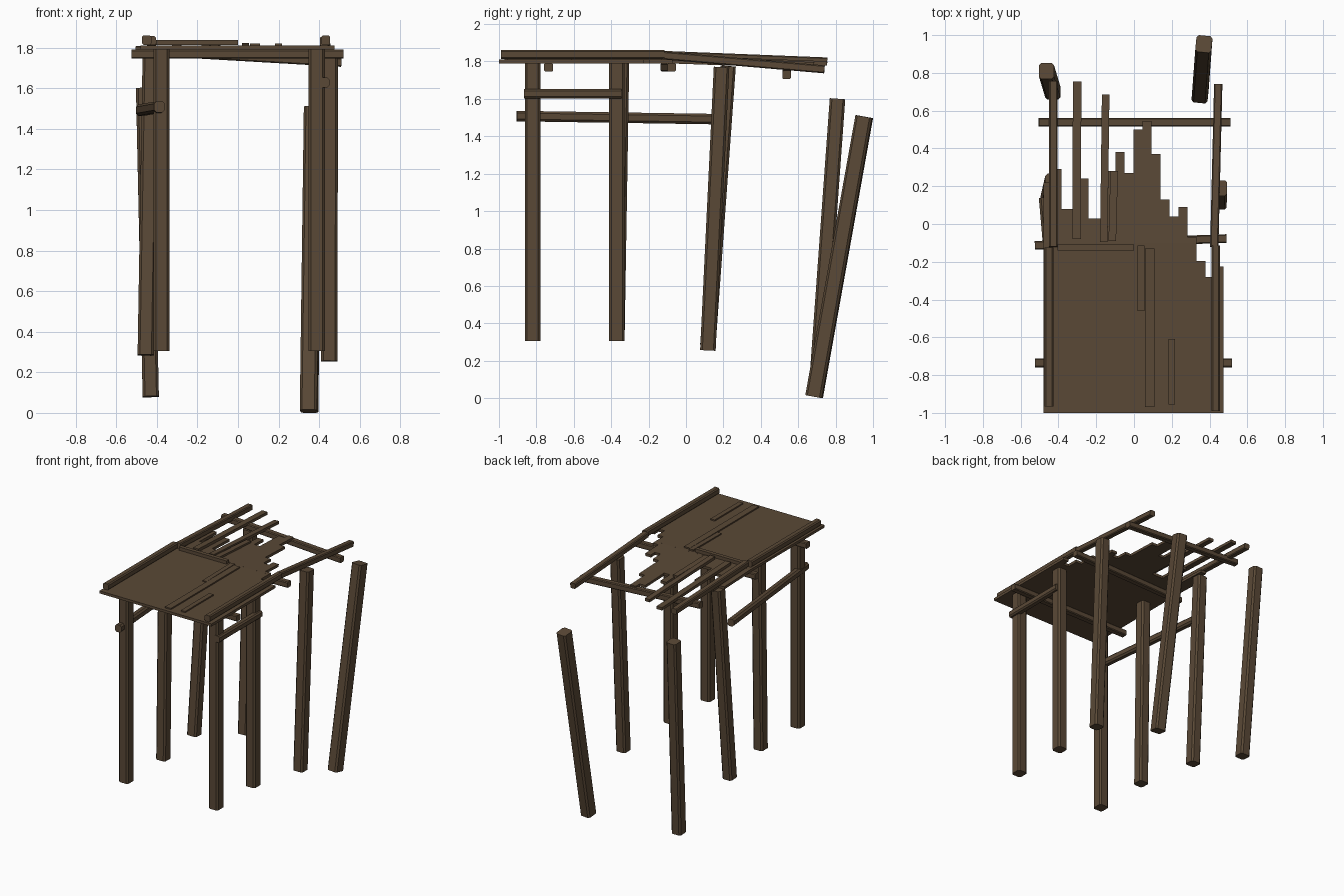
import bpy, bmesh
from mathutils import Vector

wood = bpy.data.materials.new("weathered_brown_wood")
wood.diffuse_color = (0.102, 0.066, 0.037, 1)


def add_bar(bm, a, b, w, t, bevel=0.0, roll=None):
    """Squared timber from a to b; w lies across (x, or y for x-running bars)."""
    a, b = Vector(a), Vector(b)
    d = (b - a).normalized()
    ref = Vector(roll) if roll else Vector((0, 1, 0) if abs(d.x) > 0.9 else (1, 0, 0))
    s = (ref - d * ref.dot(d)).normalized()
    u = d.cross(s)
    part = bmesh.new()
    bmesh.ops.create_cube(part, size=1)
    if bevel:
        size = Vector((w, t, (b - a).length))
        for v in part.verts:
            v.co = Vector(v.co[i] * size[i] for i in range(3))
        long_edges = [e for e in part.edges
                      if abs(e.verts[0].co.z - e.verts[1].co.z) > size.z * 0.5]
        bmesh.ops.bevel(part, geom=long_edges, offset=bevel, segments=1,
                        affect='EDGES', profile=0.5)
        scale = Vector((1, 1, 1))
    else:
        scale = Vector((w, t, (b - a).length))
    mid = (a + b) / 2
    for v in part.verts:
        c = v.co
        v.co = mid + s * c.x * scale.x + u * c.y * scale.y + d * c.z * scale.z
    tmp = bpy.data.meshes.new("tmp")
    part.to_mesh(tmp)
    part.free()
    bm.from_mesh(tmp)
    bpy.data.meshes.remove(tmp)


def finish(name, bm):
    bmesh.ops.recalc_face_normals(bm, faces=bm.faces)
    me = bpy.data.meshes.new(name)
    bm.to_mesh(me)
    bm.free()
    me.materials.append(wood)
    ob = bpy.data.objects.new(name, me)
    bpy.context.collection.objects.link(ob)


def bar(name, *args, **kw):
    bm = bmesh.new()
    add_bar(bm, *args, **kw)
    finish(name, bm)


# Posts: upright at the front, leaning more towards the back
posts = {
    "front_post_left": ((-0.377, -0.82, 0.305), (-0.377, -0.82, 1.79)),
    "front_post_right": ((0.388, -0.82, 0.305), (0.388, -0.82, 1.79)),
    "second_post_left": ((-0.377, -0.37, 0.305), (-0.377, -0.345, 1.79)),
    "second_post_right": ((0.388, -0.37, 0.305), (0.388, -0.37, 1.79)),
    "third_post_left": ((-0.455, 0.117, 0.285), (-0.43, 0.225, 1.775)),
    "third_post_right": ((0.45, 0.117, 0.255), (0.453, 0.19, 1.77)),
    "loose_post_left": ((-0.43, 0.70, 0.08), (-0.463, 0.81, 1.60)),
}
for name, (a, b) in posts.items():
    bar(name, a, b, 0.08, 0.083, bevel=0.012)
bar("loose_post_right", (0.35, 0.685, 0.008), (0.37, 0.953, 1.505), 0.085, 0.09,
    bevel=0.012, roll=(1, -0.1, 0))

# Cross beams under the roof
bar("cross_beam_front", (-0.525, -0.735, 1.768), (0.52, -0.735, 1.768), 0.048, 0.045, bevel=0.006)
bar("cross_beam_middle", (-0.525, -0.113, 1.768), (0.49, -0.077, 1.768), 0.046, 0.045, bevel=0.006)
bar("cross_beam_back", (-0.505, 0.538, 1.787), (0.51, 0.538, 1.728), 0.046, 0.045, bevel=0.006)

# Side rails
bar("side_rail_right", (0.425, -0.865, 1.628), (0.425, -0.345, 1.628), 0.05, 0.05, bevel=0.01)
bar("side_rail_left", (-0.387, -0.905, 1.508), (-0.478, 0.14, 1.492), 0.052, 0.056, bevel=0.012)

# Long edge beams on top of the roof
bar("edge_beam_front_left", (-0.45, -0.965, 1.837), (-0.45, -0.125, 1.837), 0.047, 0.047, bevel=0.008)
bar("edge_beam_front_right", (0.432, -0.99, 1.837), (0.432, -0.115, 1.837), 0.045, 0.047, bevel=0.008)
bar("edge_beam_back_left", (-0.427, -0.12, 1.835), (-0.427, 0.755, 1.80), 0.044, 0.043, bevel=0.006)
bar("edge_beam_back_right", (0.425, -0.12, 1.832), (0.446, 0.74, 1.758), 0.044, 0.043, bevel=0.006)

# Roof boards, broken off at different lengths, folded down past the middle beam
ends = [0.22, 0.29, 0.08, 0.08, 0.24, 0.03, 0.03, 0.28, 0.38, 0.27,
        0.50, 0.545, 0.37, 0.13, 0.04, 0.09, -0.07, -0.195, -0.28, -0.225]
bm = bmesh.new()
step, fold = 0.955 / len(ends), -0.10
for i, end in enumerate(ends):
    x = -0.48 + (i + 0.5) * step
    add_bar(bm, (x, -1.0, 1.80), (x, min(end, fold), 1.80), step, 0.02)
    if end > fold:
        add_bar(bm, (x, fold, 1.80), (x, end, 1.80 - 0.035 * (end - fold)), step, 0.02)
finish("roof_boards", bm)

# Loose battens lying on the roof
battens = {
    "cross_batten": ((-0.405, -0.124, 1.826), (0.0, -0.124, 1.826), 0.03, 0.025),
    "batten_short": ((0.037, -0.46, 1.812), (0.037, -0.115, 1.816), 0.035, 0.012),
    "batten_long": ((0.083, -0.97, 1.814), (0.083, -0.13, 1.814), 0.05, 0.012),
    "batten_front": ((0.20, -0.955, 1.814), (0.20, -0.61, 1.814), 0.036, 0.012),
    "back_batten_outer": ((-0.304, -0.08, 1.822), (-0.301, 0.755, 1.79), 0.045, 0.022),
    "back_batten_middle": ((-0.16, -0.095, 1.822), (-0.15, 0.685, 1.785), 0.04, 0.022),
    "back_batten_inner": ((-0.115, -0.09, 1.815), (-0.105, 0.28, 1.80), 0.04, 0.02),
}
for name, (a, b, w, t) in battens.items():
    bar(name, a, b, w, t)
